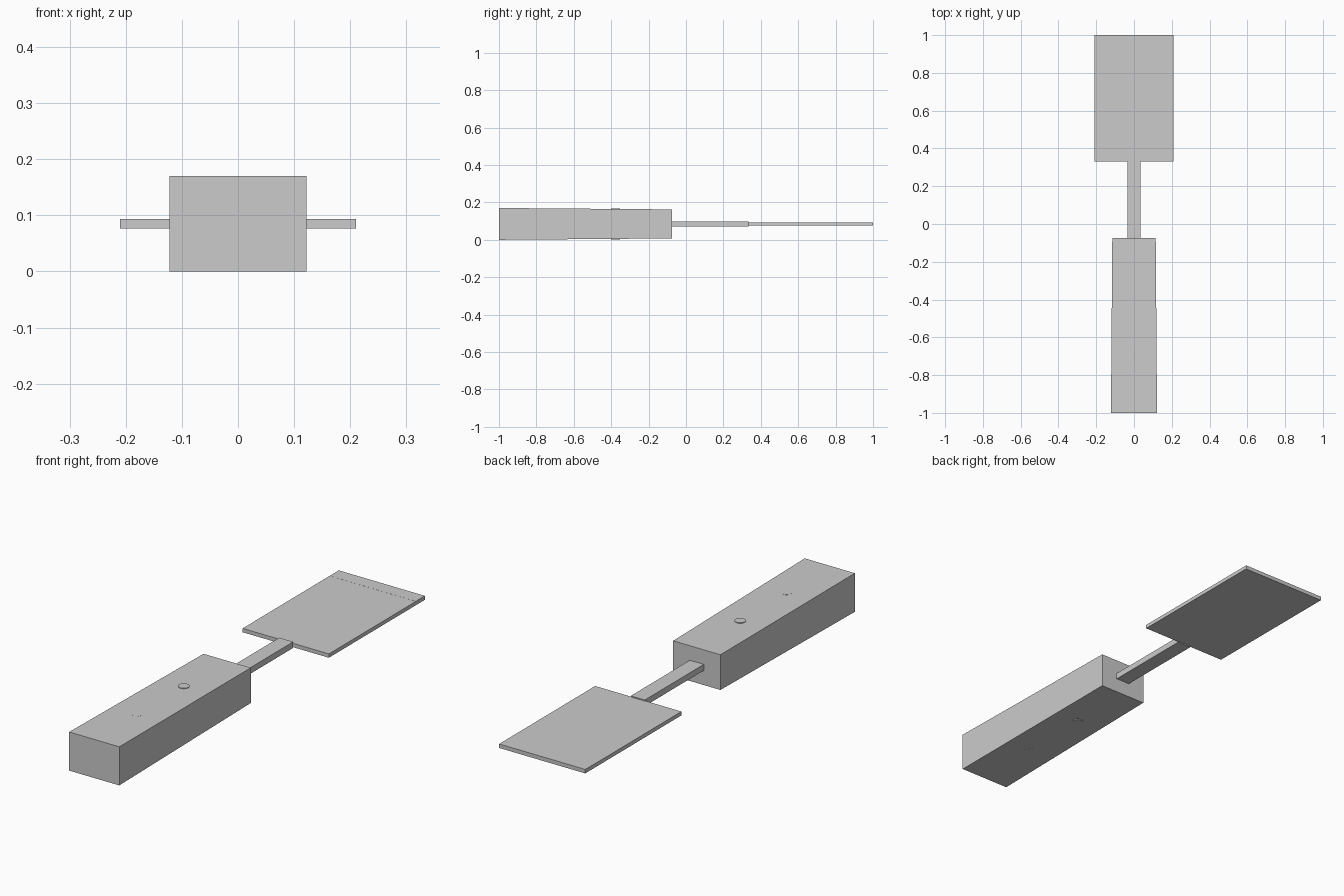
import bpy, bmesh

if "Cube" in bpy.data.objects:
    bpy.data.objects.remove(bpy.data.objects["Cube"])

MID = 0.085  # height of the tool's centre line


def make_object(name, bm):
    bmesh.ops.recalc_face_normals(bm, faces=bm.faces)
    mesh = bpy.data.meshes.new(name)
    bm.to_mesh(mesh)
    bm.free()
    obj = bpy.data.objects.new(name, mesh)
    bpy.context.collection.objects.link(obj)
    return obj


def bar(name, y0, y1, front, back=None):
    """Box along y; front/back are (half width, half height) at each end."""
    back = back or front
    bm = bmesh.new()
    bmesh.ops.create_cube(bm, size=2)
    for v in bm.verts:
        hw, hh = front if v.co.y < 0 else back
        v.co = (v.co.x * hw, y0 if v.co.y < 0 else y1, MID + v.co.z * hh)
    return make_object(name, bm)


# Tapered handle
bar("handle", -1.0, -0.075, (0.122, 0.085), (0.115, 0.0775))

# Slim neck between handle and blade
bar("neck", -0.08, 0.335, (0.034, 0.0135))

# Flat blade with a slightly raised edge strip
bar("blade", 0.332, 0.999, (0.21, 0.0085))
bar("blade_edge", 0.937, 1.0, (0.209, 0.0088))

# Rivets through the handle, barely proud of its surface
for i, y in enumerate((-0.7, -0.377)):
    bm = bmesh.new()
    bmesh.ops.create_cone(bm, cap_ends=True, segments=16, radius1=0.023,
                          radius2=0.023, depth=0.166)
    bmesh.ops.translate(bm, verts=bm.verts, vec=(0, y, MID))
    make_object(f"rivet_{i + 1}", bm)
